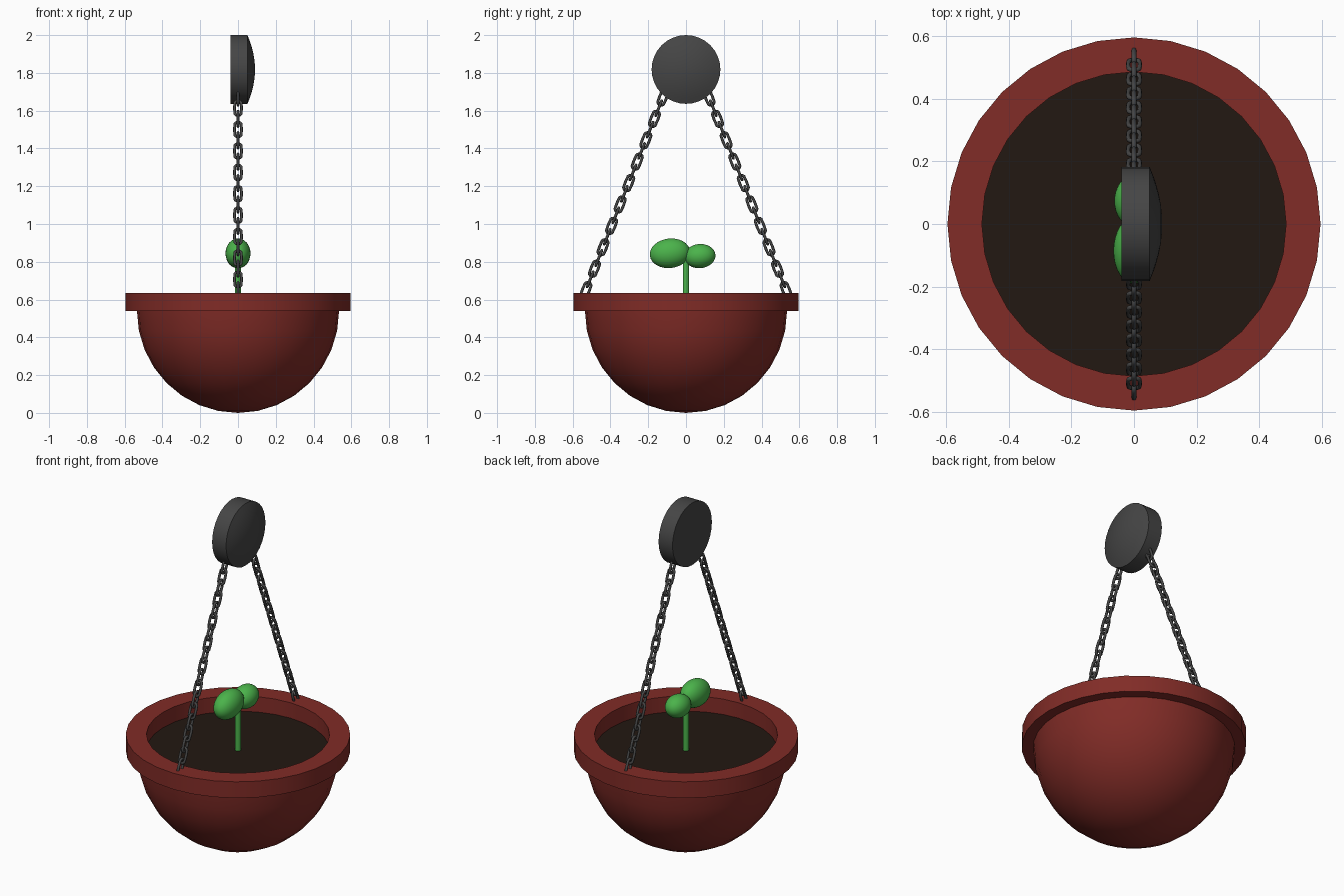
import bpy, bmesh, math
from mathutils import Matrix, Vector

if "Cube" in bpy.data.objects:
    bpy.data.objects.remove(bpy.data.objects["Cube"])


def material(name, rgb):
    m = bpy.data.materials.new(name)
    m.diffuse_color = (*rgb, 1)
    m.use_nodes = True
    m.node_tree.nodes["Principled BSDF"].inputs["Base Color"].default_value = m.diffuse_color
    return m


CLAY = material("clay", (0.22, 0.025, 0.02))
SOIL = material("soil", (0.016, 0.009, 0.006))
LEAF = material("leaf_green", (0.07, 0.45, 0.07))
IRON = material("dark_iron", (0.06, 0.06, 0.06))


def finish(name, bm, mat, angle=35):
    bmesh.ops.recalc_face_normals(bm, faces=bm.faces)
    mesh = bpy.data.meshes.new(name)
    bm.to_mesh(mesh)
    bm.free()
    ob = bpy.data.objects.new(name, mesh)
    bpy.context.collection.objects.link(ob)
    mesh.materials.append(mat)
    bpy.ops.object.select_all(action='DESELECT')
    ob.select_set(True)
    bpy.context.view_layer.objects.active = ob
    bpy.ops.object.shade_smooth_by_angle(angle=math.radians(angle))
    return ob


def lathe(name, profile, mat, closed=False, steps=32, matrix=Matrix()):
    """Spin (radius, height) points about z."""
    bm = bmesh.new()
    vs = [bm.verts.new((r, 0, z)) for r, z in profile]
    pairs = list(zip(vs, vs[1:])) + ([(vs[-1], vs[0])] if closed else [])
    es = [bm.edges.new(p) for p in pairs]
    bmesh.ops.spin(bm, geom=vs + es, axis=(0, 0, 1), cent=(0, 0, 0),
                   angle=2 * math.pi, steps=steps, use_duplicate=False)
    bmesh.ops.remove_doubles(bm, verts=bm.verts, dist=1e-5)
    bm.transform(matrix)
    return finish(name, bm, mat)


# Pot: half-sphere bowl, square-section rim, flat soil
N = 8
bowl = [(0.535 * math.sin(a), 0.54 - 0.54 * math.cos(a))
        for a in (i * math.pi / 2 / N for i in range(N + 1))]
lathe("bowl", bowl, CLAY)
lathe("rim", [(0.485, 0.54), (0.595, 0.54), (0.595, 0.635), (0.485, 0.635)], CLAY, closed=True)
lathe("soil", [(0, 0.545), (0.486, 0.545)], SOIL)

# Wall mount: disc facing +x with a shallow domed front
dome = [(0.182 * k / 6, 0.05 + 0.04 * (1 - (k / 6) ** 2)) for k in range(5, -1, -1)]
lathe("wall_mount", [(0, -0.04), (0.182, -0.04), (0.182, 0.05)] + dome, IRON,
      matrix=Matrix.Translation((0, 0, 1.818)) @ Matrix.Rotation(math.pi / 2, 4, 'Y'))

# Sprout: stem and two leaves
lathe("stem", [(0, 0.53), (0.017, 0.53), (0.017, 0.84), (0, 0.84)], LEAF, steps=16)


def leaf(name, y, z, size, tilt):
    bm = bmesh.new()
    bmesh.ops.create_uvsphere(bm, u_segments=32, v_segments=16, radius=1)
    bm.transform(Matrix.Translation((0, y, z)) @ Matrix.Rotation(math.radians(tilt), 4, 'X')
                 @ Matrix.Diagonal((*size, 1)))
    finish(name, bm, LEAF)


leaf("large_leaf", -0.085, 0.845, (0.066, 0.107, 0.078), 7)
leaf("small_leaf", 0.073, 0.83, (0.063, 0.083, 0.064), 5)


# Chains: stretched ring links, alternately turned a quarter
def add_link(bm, matrix, major=0.0185, minor=0.0075, stretch=0.024, nu=16, nv=8):
    rings = []
    for i in range(nu):
        a = 2 * math.pi * i / nu
        s = math.sin(a)
        shift = 0 if abs(s) < 1e-6 else math.copysign(stretch, s)
        ring = []
        for j in range(nv):
            b = 2 * math.pi * j / nv
            r = major + minor * math.cos(b)
            co = Vector((minor * math.sin(b), r * math.cos(a), r * s + shift))
            ring.append(bm.verts.new(matrix @ co))
        rings.append(ring)
    for i in range(nu):
        p, q = rings[i], rings[(i + 1) % nu]
        for j in range(nv):
            k = (j + 1) % nv
            bm.faces.new((p[j], q[j], q[k], p[k]))


def chain(name, side, count=19):
    low, high = Vector((0, side * 0.53, 0.65)), Vector((0, side * 0.122, 1.67))
    lean = Matrix.Rotation(side * math.atan2(0.408, 1.02), 4, 'X')
    bm = bmesh.new()
    for i in range(count):
        turn = Matrix.Rotation(math.pi / 2 * (i % 2), 4, 'Z')
        add_link(bm, Matrix.Translation(low.lerp(high, i / (count - 1))) @ lean @ turn)
    finish(name, bm, IRON, 60)


chain("front_chain", -1)
chain("back_chain", 1)
